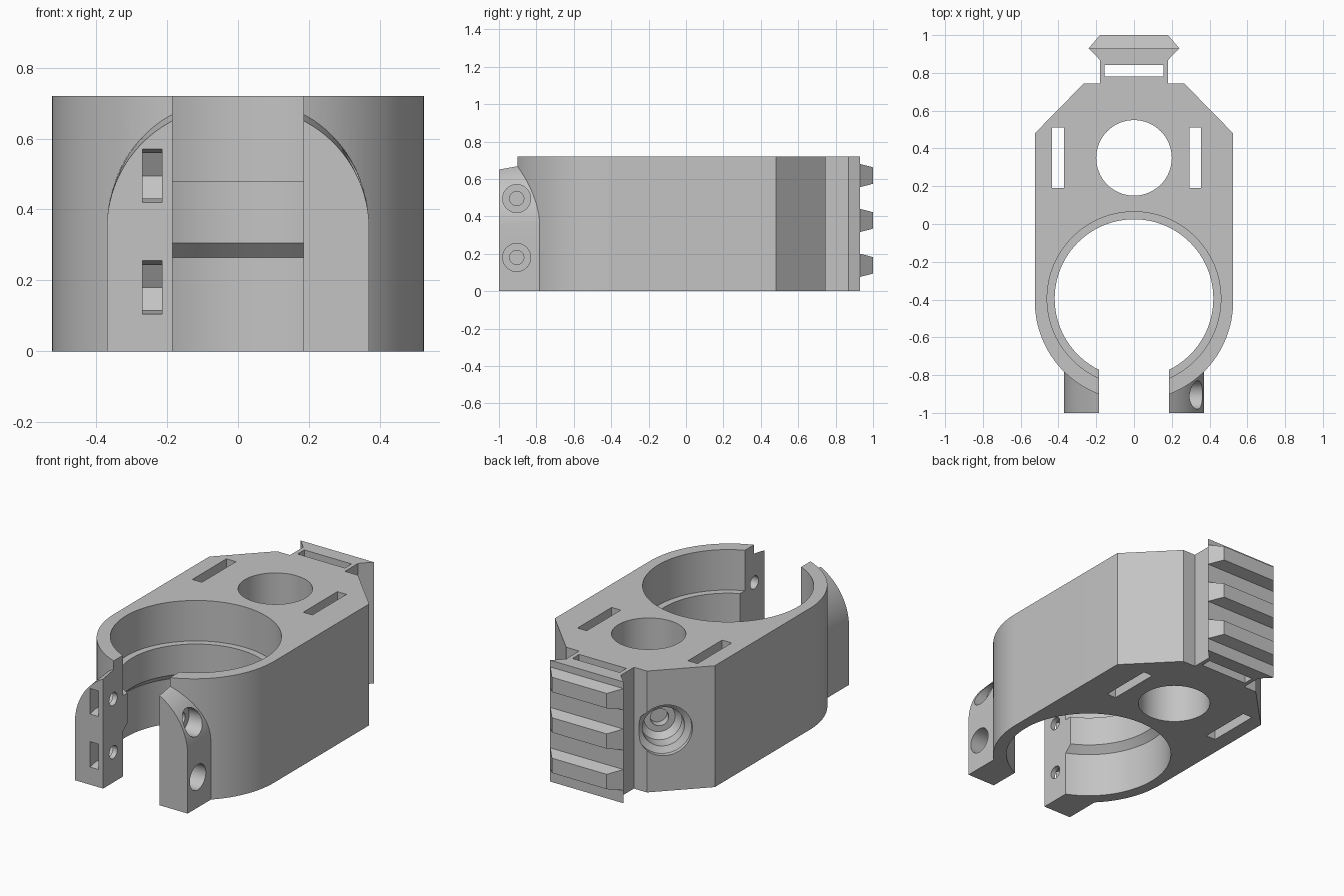
import bpy, bmesh, math
from mathutils import Matrix, Vector

if "Cube" in bpy.data.objects:
    bpy.data.objects.remove(bpy.data.objects["Cube"], do_unlink=True)

H = 0.72          # overall height
GAP = 0.185       # half width of the clamp opening
BOLT_Y = -0.905
BOLT_Z = (0.18, 0.495)

grey = bpy.data.materials.new("plain grey")
grey.use_nodes = True
grey.diffuse_color = (0.55, 0.55, 0.55, 1)
grey.node_tree.nodes["Principled BSDF"].inputs["Base Color"].default_value = grey.diffuse_color


def loft(name, rings):
    """Closed solid through rings of equal point count."""
    bm = bmesh.new()
    loops = [[bm.verts.new(p) for p in ring] for ring in rings]
    n = len(loops[0])
    for a, b in zip(loops, loops[1:]):
        for i in range(n):
            j = (i + 1) % n
            bm.faces.new((a[i], a[j], b[j], b[i]))
    bm.faces.new(loops[0])
    bm.faces.new(loops[-1])
    bmesh.ops.recalc_face_normals(bm, faces=bm.faces)
    mesh = bpy.data.meshes.new(name)
    bm.to_mesh(mesh)
    bm.free()
    mesh.materials.append(grey)
    ob = bpy.data.objects.new(name, mesh)
    bpy.context.collection.objects.link(ob)
    return ob


def prism(name, outline, lo=0, hi=H):
    return loft(name, [[(x, y, z) for x, y in outline] for z in (lo, hi)])


def box(name, x0, x1, y0, y1, lo=-0.1, hi=H + 0.1):
    return prism(name, [(x0, y0), (x1, y0), (x1, y1), (x0, y1)], lo, hi)


def turned(name, origin, axis, profile, n=64):
    """Round solid from (radius, distance along axis) steps."""
    turn = Vector(axis).to_track_quat('Z', 'Y').to_matrix().to_4x4()
    place = Matrix.Translation(origin) @ turn
    rings = []
    for r, d in profile:
        angles = [2 * math.pi * i / n for i in range(n)]
        rings.append([place @ Vector((r * math.cos(a), r * math.sin(a), d)) for a in angles])
    return loft(name, rings)


def combine(target, other, operation):
    mod = target.modifiers.new("combine", 'BOOLEAN')
    mod.operation = operation
    mod.solver = 'EXACT'
    mod.object = other
    bpy.context.view_layer.objects.active = target
    bpy.ops.object.modifier_apply(modifier=mod.name)
    bpy.data.objects.remove(other, do_unlink=True)


def smooth(ob):
    bpy.ops.object.select_all(action='DESELECT')
    ob.select_set(True)
    bpy.context.view_layer.objects.active = ob
    bpy.ops.object.shade_smooth_by_angle(angle=math.radians(25))


# Clamp body: rounded front, chamfered back corners
R = 0.525
outline = [(R * math.cos(a), -0.41 + R * math.sin(a))
           for a in (-math.pi + math.pi * i / 64 for i in range(65))]
outline += [(R, 0.48), (0.265, 0.745), (-0.265, 0.745), (-R, 0.48)]
body = prism("clamp_body", outline)


# Clamp ears: arched outer edge, rising slightly toward the ring
def ear_ring(side, y, radius):
    cx, cz, inner = 0.37 - radius, 0.345, 0.18
    end = math.acos((inner - cx) / radius)
    pts = [(inner, 0), (0.37, 0)]
    pts += [(cx + radius * math.cos(end * i / 20), cz + radius * math.sin(end * i / 20))
            for i in range(21)]
    return [(side * x, y, z) for x, z in pts]


for side in (-1, 1):
    ear = loft("ear", [ear_ring(side, -1, 0.344), ear_ring(side, -0.89, 0.378),
                       ear_ring(side, -0.7, 0.42)])
    combine(body, ear, 'UNION')

# Main bore with an inner lip, and the front opening
bore = turned("bore", (0, -0.395, 0), (0, 0, 1),
              [(0.46, -0.1), (0.46, 0.265), (0.42, 0.305),
               (0.42, 0.48), (0.46, 0.48), (0.46, 0.82)], 96)
cutters = [bore, box("opening", -GAP, GAP, -1.2, -0.5)]

# Round through hole and strap slots
cutters.append(turned("round_hole", (0, 0.35, 0), (0, 0, 1), [(0.2, -0.1), (0.2, 0.82)]))
cutters.append(box("slot", -0.433, -0.37, 0.19, 0.51))
cutters.append(box("slot", 0.295, 0.355, 0.19, 0.51))

# Bolt holes with counterbores on the left ear and nut pockets in the right ear
for z in BOLT_Z:
    cutters.append(turned("bolt_hole", (0, BOLT_Y, z), (1, 0, 0),
                          [(0.038, -0.25), (0.038, 0.26), (0.075, 0.26), (0.075, 0.5)], 40))
    pocket = [(-1.02, 0.08), (-0.95, 0.064), (-0.87, 0.064), (-0.83, 0),
              (-0.87, -0.064), (-0.95, -0.064), (-1.02, -0.08)]
    cutters.append(loft("nut_pocket", [[(x, y, z + dz) for y, dz in pocket]
                                       for x in (-0.27, -0.215)]))

# Stepped socket in the right rear chamfer
cutters.append(turned("socket", (-0.335, 0.675, 0.36), (1, -1, 0),
                      [(0.15, -0.2), (0.15, 0.03), (0.115, 0.05), (0.115, 0.13),
                       (0.085, 0.17), (0.05, 0.17), (0.05, 0.22)]))

for cutter in cutters:
    combine(body, cutter, 'DIFFERENCE')
smooth(body)

# Accessory rail on the back, with a strap slot in its neck
half = [(0.18, 0.745), (0.18, 0.868), (0.24, 0.93)]
rail = prism("rail_base", half + [(-x, y) for x, y in reversed(half)])
combine(rail, box("rail_slot", -0.155, 0.155, 0.78, 0.843), 'DIFFERENCE')

# Rail teeth, tapered toward the tips
for i in range(3):
    z = 0.138 + 0.24 * i
    rings = [[(-w, y, z - h), (w, y, z - h), (w, y, z + h), (-w, y, z + h)]
             for w, y, h in ((0.24, 0.93, 0.062), (0.18, 1.0, 0.044))]
    loft("rail_tooth_%d" % (i + 1), rings)
